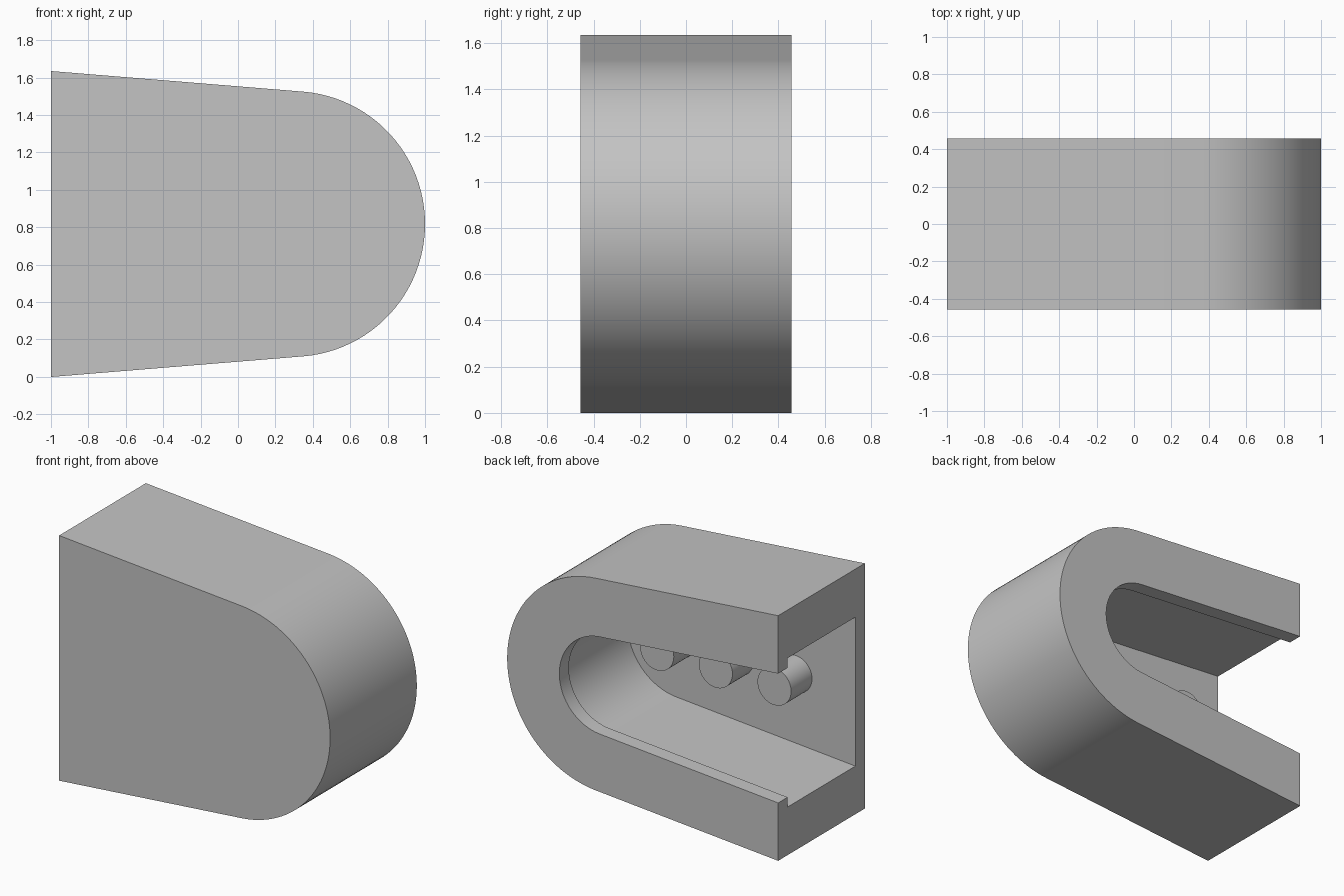
import bpy, bmesh, math
from mathutils import Matrix

cube = bpy.data.objects.get("Cube")
if cube:
    bpy.data.objects.remove(cube, do_unlink=True)

MID_Z = 0.8175           # height of the symmetry plane
ARC_X = 0.29             # centre of the rounded end
TAPER = math.radians(4.67)
HALF_Y = 0.457
WALL = 0.10

grey = bpy.data.materials.new("plain grey")
grey.use_nodes = True
colour = (0.55, 0.55, 0.55, 1)
grey.diffuse_color = colour
grey.node_tree.nodes["Principled BSDF"].inputs["Base Color"].default_value = colour


def add_object(name, bm):
    bmesh.ops.recalc_face_normals(bm, faces=bm.faces)
    mesh = bpy.data.meshes.new(name)
    bm.to_mesh(mesh)
    bm.free()
    mesh.materials.append(grey)
    obj = bpy.data.objects.new(name, mesh)
    bpy.context.collection.objects.link(obj)
    return obj


def smooth(obj):
    bpy.ops.object.select_all(action='DESELECT')
    obj.select_set(True)
    bpy.context.view_layer.objects.active = obj
    bpy.ops.object.shade_smooth_by_angle(angle=math.radians(30))


def tapered_prism(name, radius, open_x, y0, y1, steps=48):
    """Round-ended, flaring outline in XZ, extruded along Y."""
    sweep = math.pi / 2 - TAPER
    arc = []
    for i in range(steps + 1):
        t = -sweep + 2 * sweep * i / steps
        arc.append((ARC_X + radius * math.cos(t), radius * math.sin(t)))
    tip_x, tip_z = arc[-1]
    end_z = tip_z + (tip_x - open_x) * math.tan(TAPER)
    outline = [(open_x, -end_z)] + arc + [(open_x, end_z)]
    bm = bmesh.new()
    face = bm.faces.new([bm.verts.new((x, y0, MID_Z + z)) for x, z in outline])
    grown = bmesh.ops.extrude_face_region(bm, geom=[face])["geom"]
    verts = [v for v in grown if isinstance(v, bmesh.types.BMVert)]
    bmesh.ops.translate(bm, verts=verts, vec=(0, y1 - y0, 0))
    return add_object(name, bm)


# Housing: solid outer shape, hollowed to leave a front wall and a rear lip
housing = tapered_prism("housing", 0.71, -1, -HALF_Y, HALF_Y)
cutters = [
    tapered_prism("cavity_cutter", 0.39, -1.2, -HALF_Y + WALL, HALF_Y - WALL),
    tapered_prism("rear_slot_cutter", 0.325, -1.2, 0, HALF_Y + 0.2),
]
for cutter in cutters:
    cutter.hide_render = True
    mod = housing.modifiers.new(cutter.name, 'BOOLEAN')
    mod.operation = 'DIFFERENCE'
    mod.solver = 'EXACT'
    mod.object = cutter
    bpy.ops.object.select_all(action='DESELECT')
    housing.select_set(True)
    bpy.context.view_layer.objects.active = housing
    bpy.ops.object.modifier_apply(modifier=mod.name)
    bpy.data.objects.remove(cutter, do_unlink=True)
smooth(housing)

# Row of pins standing on the inside of the front wall
PIN_LENGTH, SUNK = 0.22, 0.02
for i in range(3):
    bm = bmesh.new()
    depth = PIN_LENGTH + SUNK
    y = -HALF_Y + WALL - SUNK + depth / 2
    place = Matrix.Translation((0.31 - 0.433 * i, y, MID_Z)) @ Matrix.Rotation(math.pi / 2, 4, 'X')
    bmesh.ops.create_cone(bm, cap_ends=True, segments=48, radius1=0.124,
                          radius2=0.124, depth=depth, matrix=place)
    smooth(add_object(f"pin_{i + 1}", bm))
